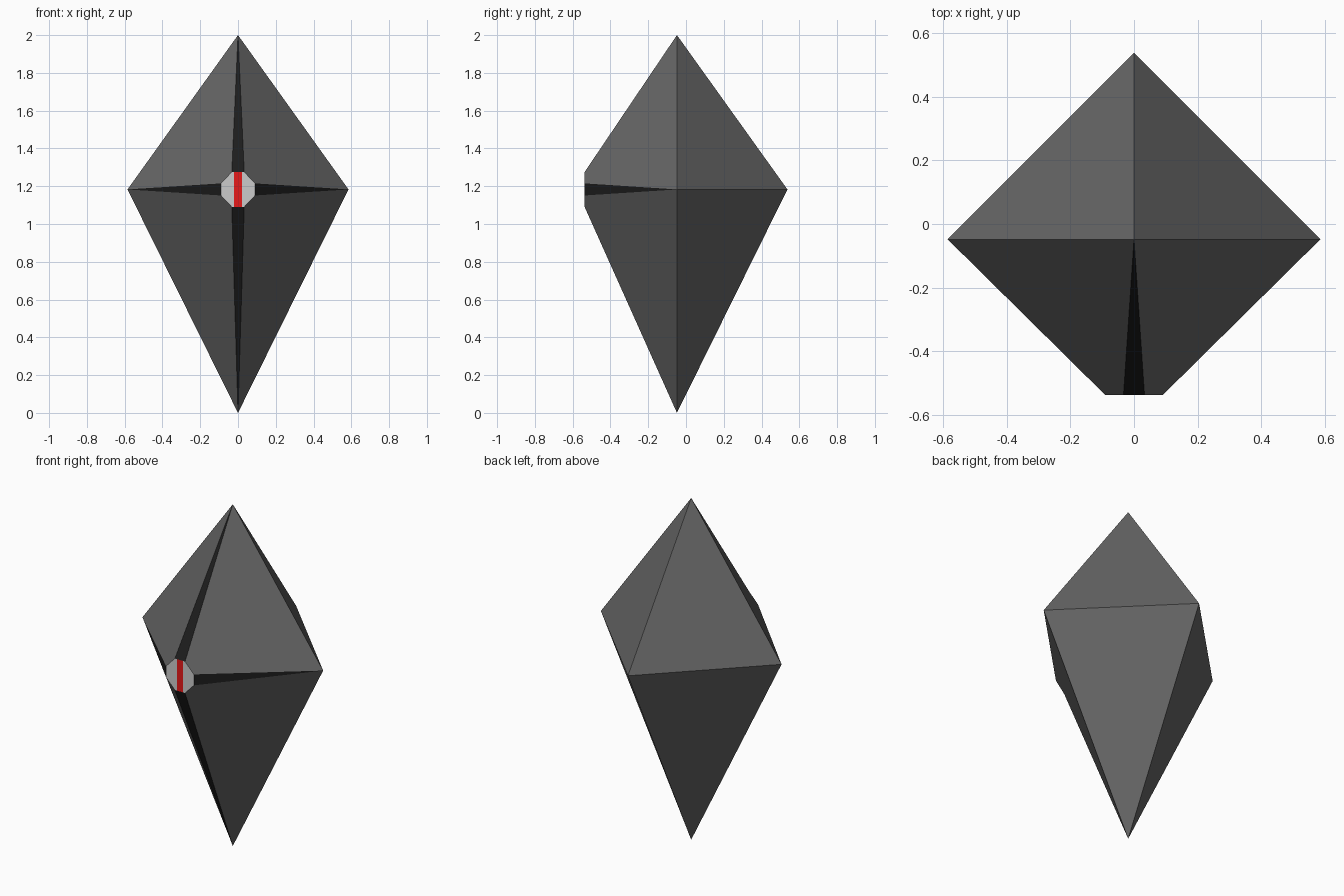
import bpy

if "Cube" in bpy.data.objects:
    bpy.data.objects.remove(bpy.data.objects["Cube"])

W, YM, YB, YF, ZM = 0.585, -0.048, 0.537, -0.537, 1.183
TOP, BOT = (0, YM, 2), (0, YM, 0)
BACK = (0, YB, ZM)


def material(name, rgb):
    m = bpy.data.materials.new(name)
    m.diffuse_color = (*rgb, 1)
    m.use_nodes = True
    m.node_tree.nodes["Principled BSDF"].inputs["Base Color"].default_value = m.diffuse_color
    return m


def part(name, polys, mat=None):
    """Flat-faced object from a list of polygons, sharing coincident corners."""
    verts = list(dict.fromkeys(p for poly in polys for p in poly))
    me = bpy.data.meshes.new(name)
    me.from_pydata(verts, [], [[verts.index(p) for p in poly] for poly in polys])
    ob = bpy.data.objects.new(name, me)
    bpy.context.collection.objects.link(ob)
    if mat:
        me.materials.append(mat)
    return ob


dark = material("dark_grey", (0.13, 0.13, 0.13))
black = material("black", (0.012, 0.012, 0.012))
red = material("red", (0.8, 0.01, 0.01))


def corner(sx, sz):
    """The two eye-plate corners in one quadrant: near the vertical, near the side."""
    return (sx * 0.033, YF, ZM + sz * 0.092), (sx * 0.09, YF, ZM + sz * 0.032)


# Crystal body: four back facets and four front facets
body = []
for sx in (-1, 1):
    for sz, apex in ((1, TOP), (-1, BOT)):
        side = (sx * W, YM, ZM)
        v, s = corner(sx, sz)
        for poly in ([apex, side, BACK], [apex, v, s, side]):
            # back facets wind opposite to front ones
            flip = (sx * sz > 0) 
            body.append(poly if flip else poly[::-1])
part("crystal_body", body, dark)

# Tapering black bands along the front ridges
bands = []
for sz, apex in ((1, TOP), (-1, BOT)):
    tri = [apex, corner(-1, sz)[0], corner(1, sz)[0]]
    bands.append(tri if sz > 0 else tri[::-1])
for sx in (-1, 1):
    tri = [(sx * W, YM, ZM), corner(sx, 1)[1], corner(sx, -1)[1]]
    bands.append(tri if sx > 0 else tri[::-1])
part("ridge_bands", bands, black)

# Eye plate halves with the red slit between them
r = 0.02
halves = []
for sx in (-1, 1):
    (v1, s1), (v2, s2) = corner(sx, 1), corner(sx, -1)
    half = [(sx * r, YF, v2[2]), v2, s2, s1, v1, (sx * r, YF, v1[2])]
    halves.append(half if sx > 0 else half[::-1])
part("eye_plate", halves)
part("eye_slit", [[(-r, YF, ZM - 0.092), (r, YF, ZM - 0.092),
                   (r, YF, ZM + 0.092), (-r, YF, ZM + 0.092)]], red)

# Outward normals
for ob in (bpy.data.objects["crystal_body"], bpy.data.objects["ridge_bands"]):
    me = ob.data
    for p in me.polygons:
        c = p.center
        if p.normal.x * c.x + p.normal.y * (c.y - YM) + p.normal.z * (c.z - ZM) < 0:
            p.flip()
    me.update()
